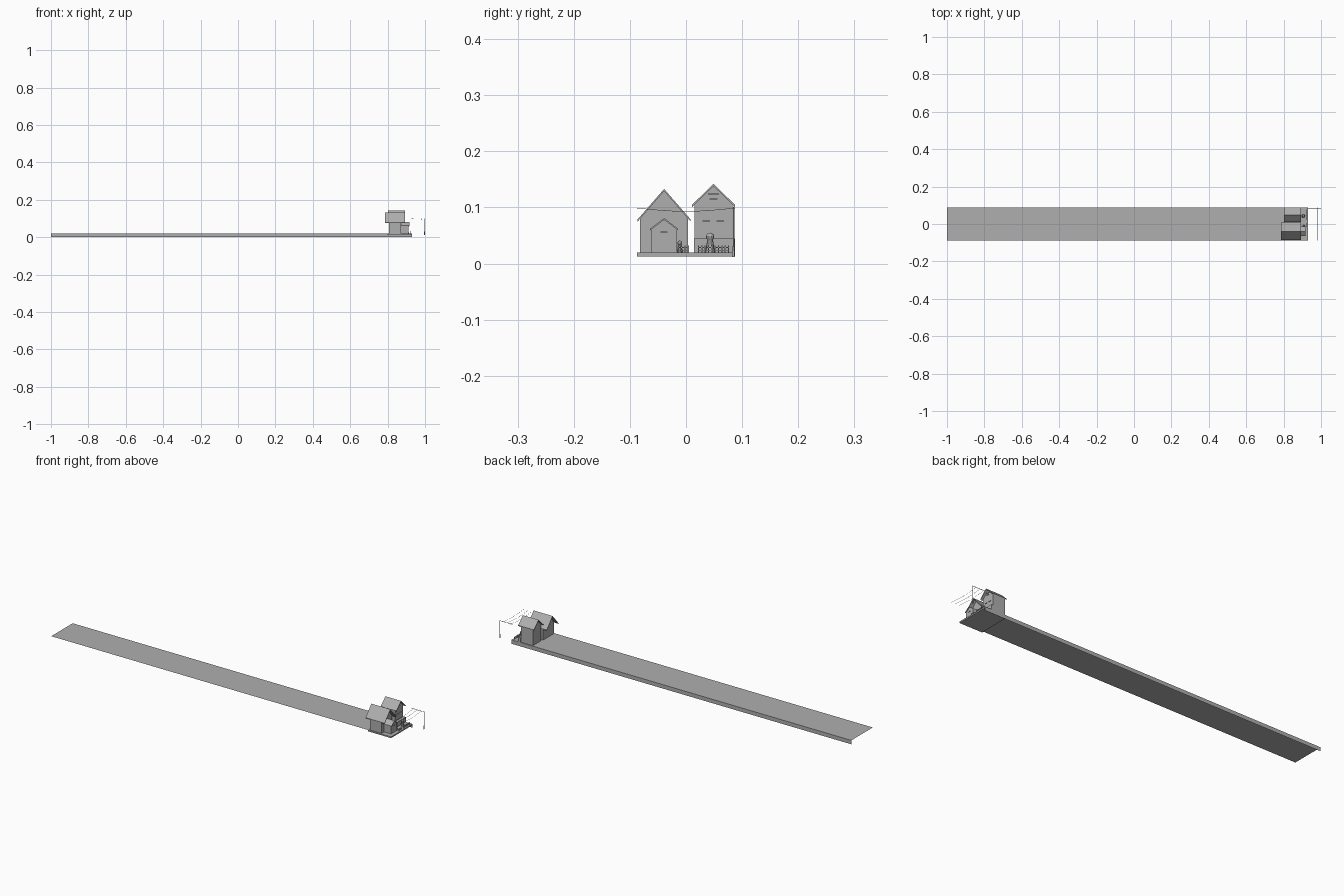
import bpy, bmesh, math
from mathutils import Vector

cube = bpy.data.objects.get("Cube")
if cube:
    bpy.data.objects.remove(cube)

grey = bpy.data.materials.new("plain_grey")
grey.use_nodes = True
colour = (0.43, 0.43, 0.43, 1)
grey.diffuse_color = colour
grey.node_tree.nodes["Principled BSDF"].inputs["Base Color"].default_value = colour


def add(name, bm):
    bmesh.ops.recalc_face_normals(bm, faces=bm.faces)
    mesh = bpy.data.meshes.new(name)
    bm.to_mesh(mesh)
    bm.free()
    mesh.materials.append(grey)
    ob = bpy.data.objects.new(name, mesh)
    bpy.context.collection.objects.link(ob)
    return ob


def prism(name, profile, x0, x1):
    """Extrude a y-z outline along x."""
    bm = bmesh.new()
    face = bm.faces.new([bm.verts.new((x0, y, z)) for y, z in profile])
    out = bmesh.ops.extrude_face_region(bm, geom=[face])
    moved = [v for v in out["geom"] if isinstance(v, bmesh.types.BMVert)]
    bmesh.ops.translate(bm, verts=moved, vec=(x1 - x0, 0, 0))
    return add(name, bm)


def box(name, x0, x1, y0, y1, z0, z1):
    return prism(name, [(y0, z0), (y1, z0), (y1, z1), (y0, z1)], x0, x1)


def rod(name, points, radius):
    curve = bpy.data.curves.new(name, "CURVE")
    curve.dimensions = "3D"
    curve.bevel_depth = radius
    curve.bevel_resolution = 1
    curve.use_fill_caps = True
    spline = curve.splines.new("POLY")
    spline.points.add(len(points) - 1)
    for p, co in zip(spline.points, points):
        p.co = (*co, 1)
    curve.materials.append(grey)
    ob = bpy.data.objects.new(name, curve)
    bpy.context.collection.objects.link(ob)


def house(name, yc, wall, eave, z_eave, z_peak, body, roof, thick=0.004):
    """Gabled body and an overhanging roof, centred on yc."""
    slope = (z_peak - z_eave) / eave
    top = z_peak - thick
    shoulder = top - slope * wall
    prism(name + "_walls", [(yc - wall, GROUND), (yc + wall, GROUND),
          (yc + wall, shoulder), (yc, top), (yc - wall, shoulder)], *body)
    prism(name + "_roof", [(yc - eave, z_eave), (yc, z_peak), (yc + eave, z_eave),
          (yc + eave, z_eave - thick), (yc, top), (yc - eave, z_eave - thick)], *roof)


def figure(name, x, y, height):
    """Small standing figure: cone body and round head."""
    bm = bmesh.new()
    body = bmesh.ops.create_cone(bm, cap_ends=True, segments=10, radius1=height * 0.26,
                                 radius2=height * 0.14, depth=height * 0.65)
    bmesh.ops.translate(bm, verts=body["verts"], vec=(0, 0, height * 0.325))
    head = bmesh.ops.create_uvsphere(bm, u_segments=10, v_segments=7, radius=height * 0.21)
    bmesh.ops.translate(bm, verts=head["verts"], vec=(0, 0, height * 0.79))
    add(name, bm).location = (x, y, GROUND)


GROUND = 0.02
EDGE = 0.087

# Long ground sheet with a skirt folded down along its back edge
bm = bmesh.new()
rows = [[bm.verts.new((x, y, z)) for x in (-1, 0.93)]
        for y, z in ((-EDGE, GROUND), (EDGE, GROUND), (EDGE, 0))]
for a, b in zip(rows, rows[1:]):
    bm.faces.new((a[0], a[1], b[1], b[0]))
add("long_ground", bm)

# Plot under the houses
box("house_plot", 0.80, 0.93, -EDGE, EDGE, 0.013, GROUND - 0.0004)

# Houses and front porch
house("wide_house", -0.039, 0.043, 0.047, 0.079, 0.133, (0.808, 0.872), (0.785, 0.893))
house("porch", -0.039, 0.023, 0.025, 0.062, 0.081, (0.87, 0.912), (0.868, 0.917), 0.003)
house("tall_house", 0.049, 0.034, 0.038, 0.105, 0.142, (0.812, 0.88), (0.803, 0.892))

# Window ledges and gable trim
for i, (x, y, z, half) in enumerate([(0.912, -0.039, 0.056, 0.006), (0.88, 0.036, 0.076, 0.007),
                                     (0.88, 0.061, 0.076, 0.007), (0.88, 0.049, 0.115, 0.007),
                                     (0.88, 0.049, 0.124, 0.010)]):
    box(f"window_ledge_{i}", x, x + 0.003, y - half, y + half, z - 0.001, z + 0.001)

# Garden wall in front of the tall house
box("garden_wall", 0.88, 0.892, 0.014, EDGE, GROUND, 0.045)

# Picket fences: pickets joined by two rails
for side, y0, count in (("tall", 0.022, 10), ("wide", -0.014, 4)):
    step = 0.006
    for i in range(count):
        y = y0 + i * step
        box(f"{side}_picket_{i}", 0.922, 0.924, y - 0.001, y + 0.001, GROUND, 0.032)
    for j, z in enumerate((0.023, 0.028)):
        box(f"{side}_rail_{j}", 0.923, 0.925, y0, y0 + (count - 1) * step, z, z + 0.0015)

# Figures in the gardens
figure("tall_house_figure", 0.905, 0.043, 0.035)
figure("wide_house_figure", 0.908, -0.011, 0.021)

# Street pole with its arm
rod("pole", [(0.998, EDGE - 0.002, 0.012), (0.998, EDGE - 0.002, 0.1),
             (0.928, EDGE - 0.002, 0.1)], 0.0013)
rod("pole_foot", [(0.997, EDGE - 0.003, 0.012), (0.997, EDGE - 0.003, 0.03)], 0.0025)

# Sagging wires strung from the arm
for i, x in enumerate((0.935, 0.957, 0.98)):
    path = []
    for k in range(9):
        t = k / 8
        path.append((x, EDGE - 2 * EDGE * t, 0.099 - 0.006 * math.sin(math.pi * t)))
    rod(f"wire_{i}", path, 0.0005)
